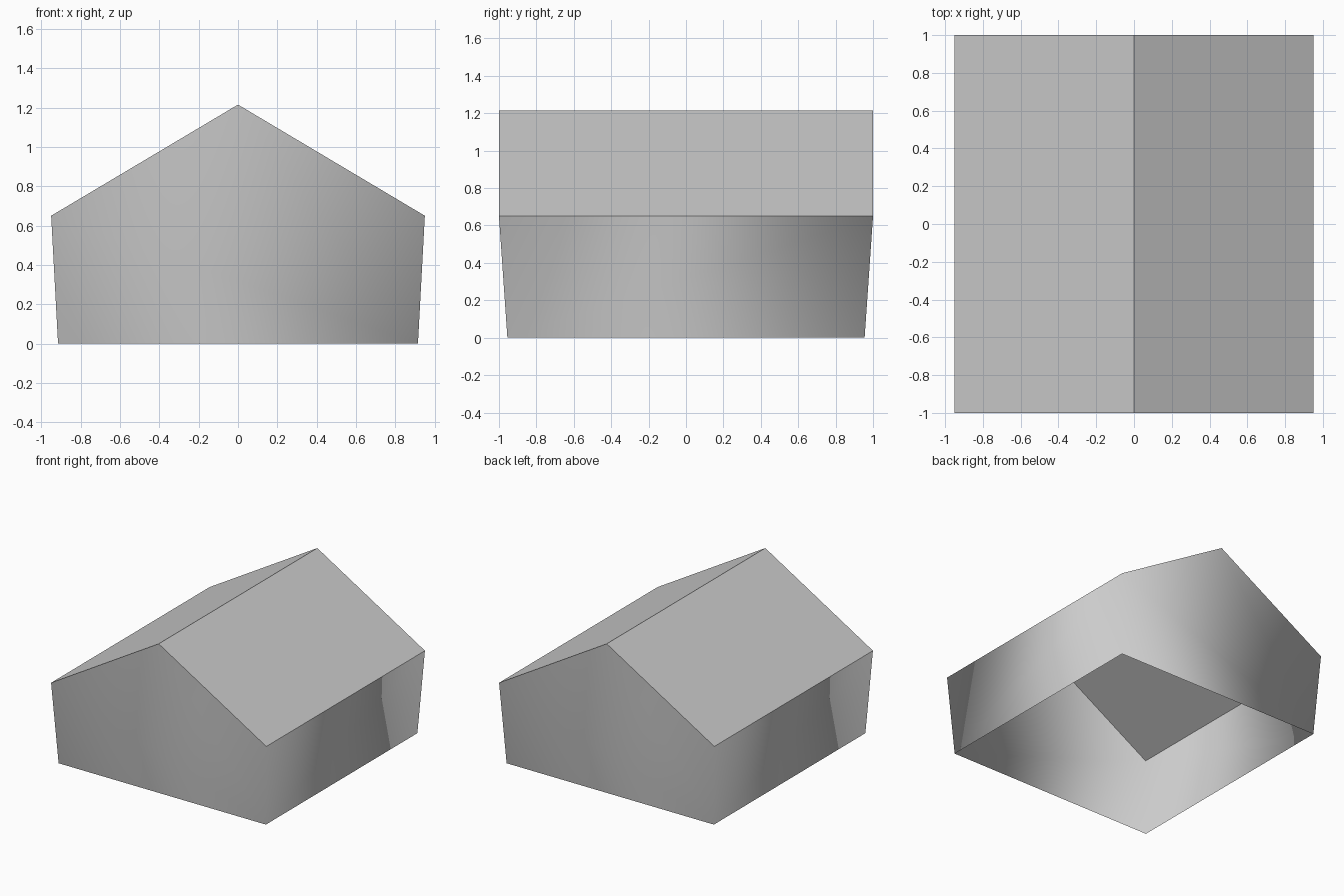
import bpy
import bmesh

cube = bpy.data.objects.get("Cube")
if cube:
    bpy.data.objects.remove(cube, do_unlink=True)

# Overall dimensions
EAVE_X, EAVE_Y, EAVE_Z = 0.95, 1.0, 0.65
BASE_X, BASE_Y = 0.915, 0.955
RIDGE_Z = 1.215

# Single plain grey
grey = bpy.data.materials.new("plain_grey")
grey.use_nodes = True
colour = (0.6, 0.6, 0.6, 1.0)
grey.diffuse_color = colour
grey.node_tree.nodes["Principled BSDF"].inputs["Base Color"].default_value = colour


def finish(bm, name, smooth):
    """Turn a bmesh into a named object."""
    mesh = bpy.data.meshes.new(name)
    for face in bm.faces:
        face.smooth = smooth
    bm.to_mesh(mesh)
    bm.free()
    mesh.materials.append(grey)
    obj = bpy.data.objects.new(name, mesh)
    bpy.context.collection.objects.link(obj)
    return obj


def ring(bm, x, y, z):
    """Four corners, counter-clockwise from the front right."""
    return [bm.verts.new((sx * x, sy * y, z))
            for sx, sy in ((-1, -1), (1, -1), (1, 1), (-1, 1))]


# Walls: one flared, softly shaded band, open below, with a gable at each end
bm = bmesh.new()
base = ring(bm, BASE_X, BASE_Y, 0)
eave = ring(bm, EAVE_X, EAVE_Y, EAVE_Z)
for i in range(4):
    j = (i + 1) % 4
    if i % 2:
        bm.faces.new((base[i], base[j], eave[j], eave[i]))
    else:
        peak = bm.verts.new((0, eave[i].co.y, RIDGE_Z))
        bm.faces.new((base[i], base[j], eave[j], peak, eave[i]))
finish(bm, "walls", True)

# Roof: two flat slopes meeting at the ridge
bm = bmesh.new()
eave = ring(bm, EAVE_X, EAVE_Y, EAVE_Z)
front, back = (bm.verts.new((0, y, RIDGE_Z)) for y in (-EAVE_Y, EAVE_Y))
bm.faces.new((eave[1], eave[2], back, front))
bm.faces.new((eave[3], eave[0], front, back))
finish(bm, "roof", False)
